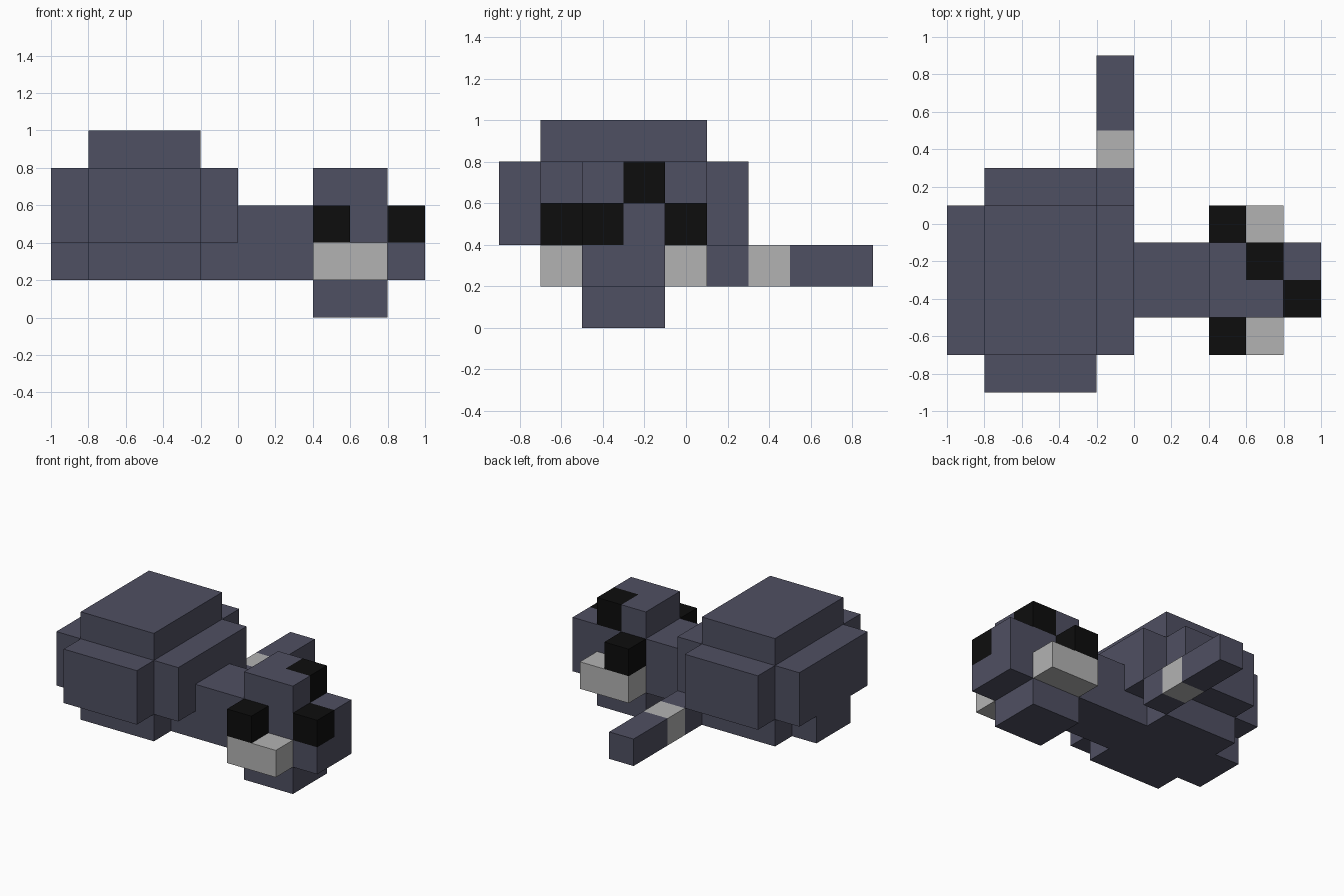
import bpy, bmesh
from mathutils import Vector

cube = bpy.data.objects.get("Cube")
if cube:
    bpy.data.objects.remove(cube)


def material(name, rgb):
    m = bpy.data.materials.new(name)
    m.use_nodes = True
    m.diffuse_color = (*rgb, 1)
    bsdf = next(n for n in m.node_tree.nodes if n.type == 'BSDF_PRINCIPLED')
    bsdf.inputs["Base Color"].default_value = (*rgb, 1)
    bsdf.inputs["Roughness"].default_value = 0.9
    return m


SLATE = material("slate fur", (0.078, 0.079, 0.122))
GREY = material("light grey", (0.45, 0.45, 0.45))
BLACK = material("black", (0.004, 0.004, 0.004))


def block(name, x, y, z, mat, cuts=(), rule=None, mat2=None):
    """Box from three ranges; optional plane cuts, and a rule choosing faces for mat2."""
    bm = bmesh.new()
    bmesh.ops.create_cube(bm, size=1)
    for v in bm.verts:
        for i, (lo, hi) in enumerate((x, y, z)):
            v.co[i] = hi if v.co[i] > 0 else lo
    for axis, pos in cuts:
        normal = Vector((0, 0, 0))
        normal[axis] = 1
        bmesh.ops.bisect_plane(bm, geom=bm.verts[:] + bm.edges[:] + bm.faces[:],
                               plane_co=normal * pos, plane_no=normal)
    for f in bm.faces:
        if rule and rule(f.calc_center_median()):
            f.material_index = 1
    bmesh.ops.recalc_face_normals(bm, faces=bm.faces[:])
    me = bpy.data.meshes.new(name)
    bm.to_mesh(me)
    bm.free()
    me.materials.append(mat)
    if mat2:
        me.materials.append(mat2)
    ob = bpy.data.objects.new(name, me)
    bpy.context.collection.objects.link(ob)
    return ob


MID = -0.3  # symmetry plane of the body, along y


def pair(name, x, off, z, mat):
    """Two blocks mirrored across the body's centre plane."""
    block("front_" + name, x, (MID - off[1], MID - off[0]), z, mat)
    block("back_" + name, x, (MID + off[0], MID + off[1]), z, mat)


# Rounded body made of stepped blocks
block("body_core", (-1, 0), (-0.7, 0.1), (0.4, 0.8), SLATE)
block("body_top", (-0.8, -0.2), (-0.7, 0.1), (0.8, 1), SLATE)
block("body_base", (-0.8, -0.2), (-0.7, 0.1), (0.2, 0.4), SLATE)
block("body_base_end", (-1, -0.8), (-0.5, -0.1), (0.2, 0.4), SLATE)
pair("body_bulge", (-0.8, -0.2), (0.4, 0.6), (0.4, 0.8), SLATE)

# Neck
block("neck", (0, 0.4), (-0.5, -0.1), (0.2, 0.6), SLATE)
block("neck_root", (-0.2, 0), (-0.5, -0.1), (0.2, 0.4), SLATE)

# Head with a black corner patch on the crown
block("head", (0.4, 0.8), (-0.5, -0.1), (0, 0.8), SLATE,
      ((0, 0.6), (1, MID), (2, 0.6)),
      lambda c: c.x > 0.6 and c.y > MID and c.z > 0.6, BLACK)

# Snout with one black upper quarter
block("snout", (0.8, 1), (-0.5, -0.1), (0.2, 0.6), SLATE,
      ((1, MID), (2, 0.4)),
      lambda c: c.y < MID and c.z > 0.4, BLACK)

# Side pieces of the head
pair("cheek", (0.4, 0.8), (0.2, 0.4), (0.2, 0.4), GREY)
pair("side_knob", (0.4, 0.6), (0.2, 0.4), (0.4, 0.6), BLACK)

# Tail with a grey band
for name, y, mat in (("tail_root", (0.1, 0.3), SLATE),
                     ("tail_band", (0.3, 0.5), GREY),
                     ("tail_tip", (0.5, 0.9), SLATE)):
    block(name, (-0.2, 0), y, (0.2, 0.4), mat)
